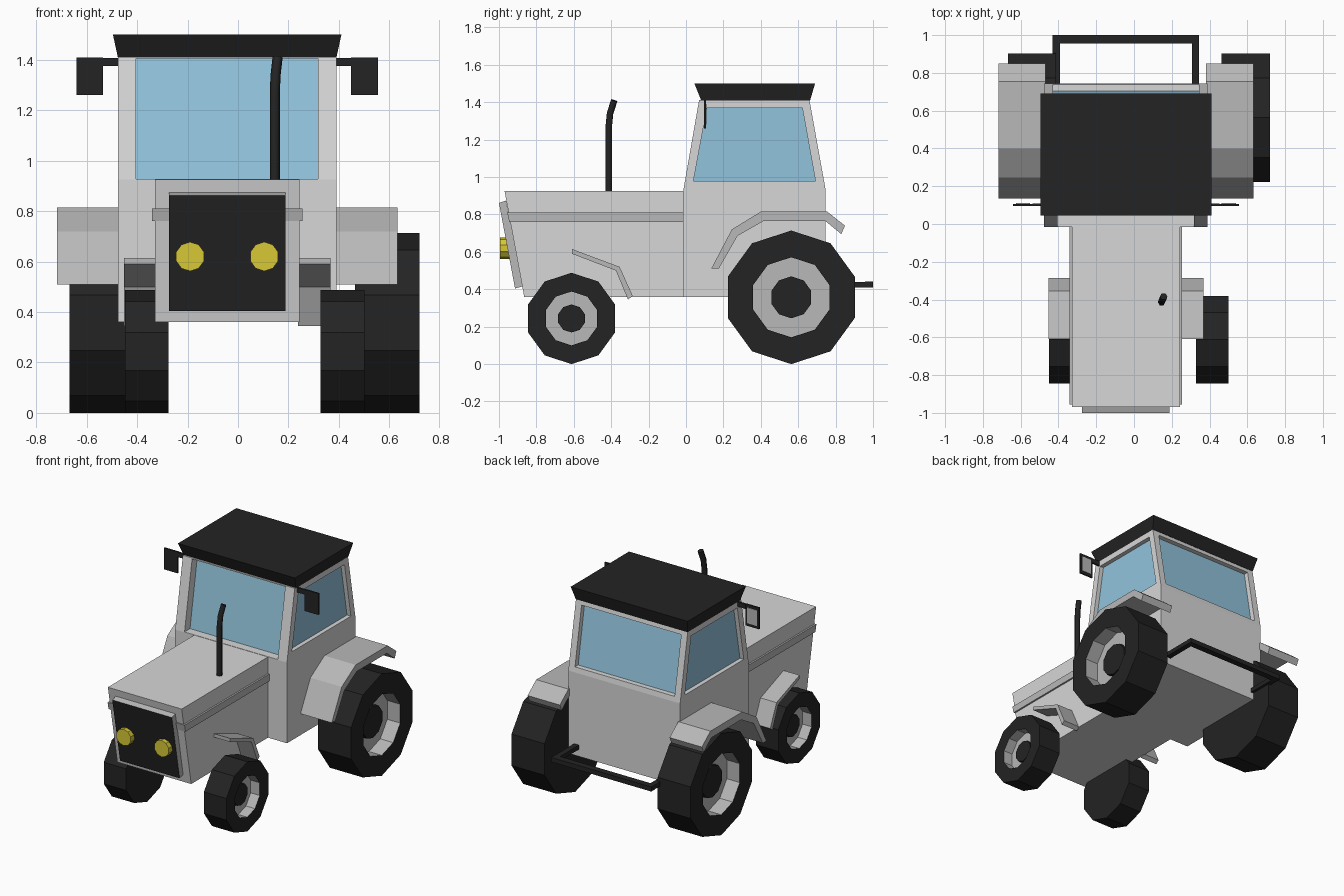
import bpy, bmesh
from math import sin, cos, pi
from mathutils import Vector

cube = bpy.data.objects.get("Cube")
if cube:
    bpy.data.objects.remove(cube, do_unlink=True)

BODY_X = -0.043    # middle of hood and cab
AXLE_X = 0.026     # middle of the wheel pairs
CAB_HALF = 0.433


def material(name, rgb):
    m = bpy.data.materials.new(name)
    m.use_nodes = True
    m.diffuse_color = (*rgb, 1)
    bsdf = next(n for n in m.node_tree.nodes if n.type == 'BSDF_PRINCIPLED')
    bsdf.inputs["Base Color"].default_value = (*rgb, 1)
    return m


LIGHT = material("light_grey", (0.68, 0.68, 0.68))
MID = material("mid_grey", (0.48, 0.48, 0.48))
BLACK = material("black", (0.017, 0.017, 0.017))
GLASS = material("blue_glass", (0.29, 0.55, 0.72))
YELLOW = material("yellow", (0.68, 0.58, 0.035))


def finish(bm, name, *mats):
    bmesh.ops.recalc_face_normals(bm, faces=bm.faces[:])
    mesh = bpy.data.meshes.new(name)
    bm.to_mesh(mesh)
    bm.free()
    for m in mats:
        mesh.materials.append(m)
    ob = bpy.data.objects.new(name, mesh)
    bpy.context.collection.objects.link(ob)
    return ob


def prism(name, outline, x0, x1, *mats):
    """Extrude a (y, z) side outline from x0 to x1."""
    bm = bmesh.new()
    face = bm.faces.new([bm.verts.new((x0, y, z)) for y, z in outline])
    ext = bmesh.ops.extrude_face_region(bm, geom=[face])["geom"]
    bmesh.ops.translate(bm, vec=(x1 - x0, 0, 0),
                        verts=[g for g in ext if isinstance(g, bmesh.types.BMVert)])
    return finish(bm, name, *mats)


def centred(name, outline, half, *mats):
    return prism(name, outline, BODY_X - half, BODY_X + half, *mats)


def box(name, xs, ys, zs, mat):
    (y0, y1), (z0, z1) = ys, zs
    return prism(name, [(y0, z0), (y1, z0), (y1, z1), (y0, z1)], xs[0], xs[1], mat)


def lathe(name, centre, axis, rings, mats, slots, sides=10):
    """Sweep (offset, radius) rings round an axis and cap both ends."""
    bm = bmesh.new()
    a = Vector(axis)
    up = Vector((0, 0, 1))
    up = (up - a * up.dot(a)).normalized()
    across = a.cross(up)
    loops = []
    for off, r in rings:
        loops.append([bm.verts.new(Vector(centre) + a * off
                      + (up * cos(2 * pi * i / sides) + across * sin(2 * pi * i / sides)) * r)
                      for i in range(sides)])
    for lo, hi, slot in zip(loops, loops[1:], slots):
        for i in range(sides):
            j = (i + 1) % sides
            bm.faces.new((lo[i], lo[j], hi[j], hi[i])).material_index = slot
    bm.faces.new(loops[0])
    bm.faces.new(loops[-1])
    return finish(bm, name, *mats)


def wheel(name, side, offset, y, radius, rim, hub, width, depth):
    w = width / 2
    rings = [(-w, radius), (w, radius), (w, rim), (w - depth, rim),
             (w - depth, hub), (w - depth * 0.7, hub)]
    lathe(name, (AXLE_X + side * offset, y, radius), (side, 0, 0), rings,
          (BLACK, MID), (0, 0, 1, 1, 0))


def cut(target, cutter):
    mod = target.modifiers.new("window_cut", 'BOOLEAN')
    mod.operation = 'DIFFERENCE'
    mod.solver = 'EXACT'
    mod.object = cutter
    bpy.context.view_layer.objects.active = target
    bpy.ops.object.modifier_apply(modifier=mod.name)
    bpy.data.objects.remove(cutter, do_unlink=True)


# Hood with side trim
centred("hood", [(-0.865, 0.36), (0, 0.36), (0, 0.925), (-0.97, 0.925)], 0.286, LIGHT)
centred("hood_trim", [(-0.945, 0.76), (-0.016, 0.76), (-0.016, 0.81), (-0.956, 0.81)], 0.298, MID)

# Grille slab, black on its front face
grille = centred("grille", [(-1.0, 0.862), (-0.962, 0.874), (-0.87, 0.417), (-0.914, 0.404)],
                 0.231, MID, BLACK)
for p in grille.data.polygons:
    p.material_index = int(p.normal.y < -0.9)

# Headlights
for side, label in ((1, "left"), (-1, "right")):
    lathe(label + "_headlight", (BODY_X + side * 0.147, -0.995, 0.62), (0, 1, 0),
          [(0, 0.058), (0.06, 0.058)], (YELLOW,), (0,))

# Cab shell
cab = centred("cab", [(-0.015, 0.36), (0.745, 0.36), (0.745, 0.94), (0.66, 1.412),
                      (0.07, 1.412), (-0.015, 0.925)], CAB_HALF, LIGHT)

# Front and rear windows, set back parallel to the sloping cab ends
cut(cab, centred("front_cutter", [(-0.2, 0.927), (0.053, 0.927), (0.135, 1.405),
                                  (-0.2, 1.405)], 0.361))
centred("front_window", [(0.046, 0.927), (0.056, 0.927), (0.138, 1.405), (0.128, 1.405)],
        0.361, GLASS)
cut(cab, centred("rear_cutter", [(0.9, 0.975), (0.698, 0.975), (0.627, 1.38),
                                 (0.9, 1.38)], 0.386))
centred("rear_window", [(0.703, 0.975), (0.693, 0.975), (0.622, 1.38), (0.632, 1.38)],
        0.386, GLASS)

# Side windows
pane = [(0.04, 0.98), (0.692, 0.98), (0.622, 1.368), (0.112, 1.368)]
for side, label in ((1, "left"), (-1, "right")):
    inner = BODY_X + side * (CAB_HALF - 0.035)
    cut(cab, prism("side_cutter", pane, inner, inner + side * 0.1))
    prism(label + "_window", pane, inner - side * 0.003, inner + side * 0.005, GLASS)

# Flared roof
bm = bmesh.new()
loops = []
for half, y0, y1, z in ((0.433, 0.082, 0.663, 1.408), (0.453, 0.045, 0.69, 1.5)):
    loops.append([bm.verts.new((BODY_X + sx * half, y, z))
                  for sx, y in ((-1, y0), (1, y0), (1, y1), (-1, y1))])
for i in range(4):
    j = (i + 1) % 4
    bm.faces.new((loops[0][i], loops[0][j], loops[1][j], loops[1][i]))
for loop in loops:
    bm.faces.new(loop)
finish(bm, "roof", BLACK)

# Paired parts: mirrors, fenders, wheels
rear_arch = [(0.135, 0.51), (0.245, 0.72), (0.40, 0.815), (0.755, 0.815), (0.85, 0.74),
             (0.83, 0.695), (0.745, 0.765), (0.415, 0.765), (0.275, 0.685), (0.175, 0.51)]
front_arch = [(-0.61, 0.615), (-0.355, 0.52), (-0.285, 0.365),
              (-0.31, 0.345), (-0.375, 0.50), (-0.61, 0.59)]
for side, label in ((1, "left"), (-1, "right")):
    def span(a, b):
        return BODY_X + side * a, BODY_X + side * b
    box(label + "_mirror", span(0.492, 0.598), (0.096, 0.107), (1.26, 1.41), BLACK)
    box(label + "_mirror_glass", span(0.507, 0.583), (0.105, 0.11), (1.28, 1.39), MID)
    box(label + "_mirror_arm", span(0.42, 0.495), (0.095, 0.108), (1.375, 1.408), BLACK)
    prism(label + "_rear_fender", rear_arch, *span(0.425, 0.675), MID)
    prism(label + "_front_fender", front_arch, *span(0.28, 0.41), MID)
    wheel(label + "_rear_wheel", side, 0.566, 0.563, 0.357, 0.214, 0.112, 0.256, 0.1)
    wheel(label + "_front_wheel", side, 0.388, -0.612, 0.244, 0.144, 0.075, 0.174, 0.07)
    box(label + "_hitch_arm", span(0.35, 0.388), (0.7, 1.0), (0.41, 0.44), BLACK)

# Hitch crossbar
box("hitch_bar", (BODY_X - 0.388, BODY_X + 0.388), (0.956, 1.0), (0.409, 0.441), BLACK)

# Exhaust pipe with a bent tip
curve = bpy.data.curves.new("exhaust_pipe", 'CURVE')
curve.dimensions = '3D'
curve.bevel_depth = 0.02
curve.bevel_resolution = 1
curve.use_fill_caps = True
path = [(0.146, -0.413, 0.9), (0.146, -0.413, 1.27), (0.149, -0.406, 1.34), (0.157, -0.384, 1.41)]
spline = curve.splines.new('POLY')
spline.points.add(len(path) - 1)
for point, co in zip(spline.points, path):
    point.co = (*co, 1)
curve.materials.append(BLACK)
pipe = bpy.data.objects.new("exhaust_pipe", curve)
bpy.context.collection.objects.link(pipe)
